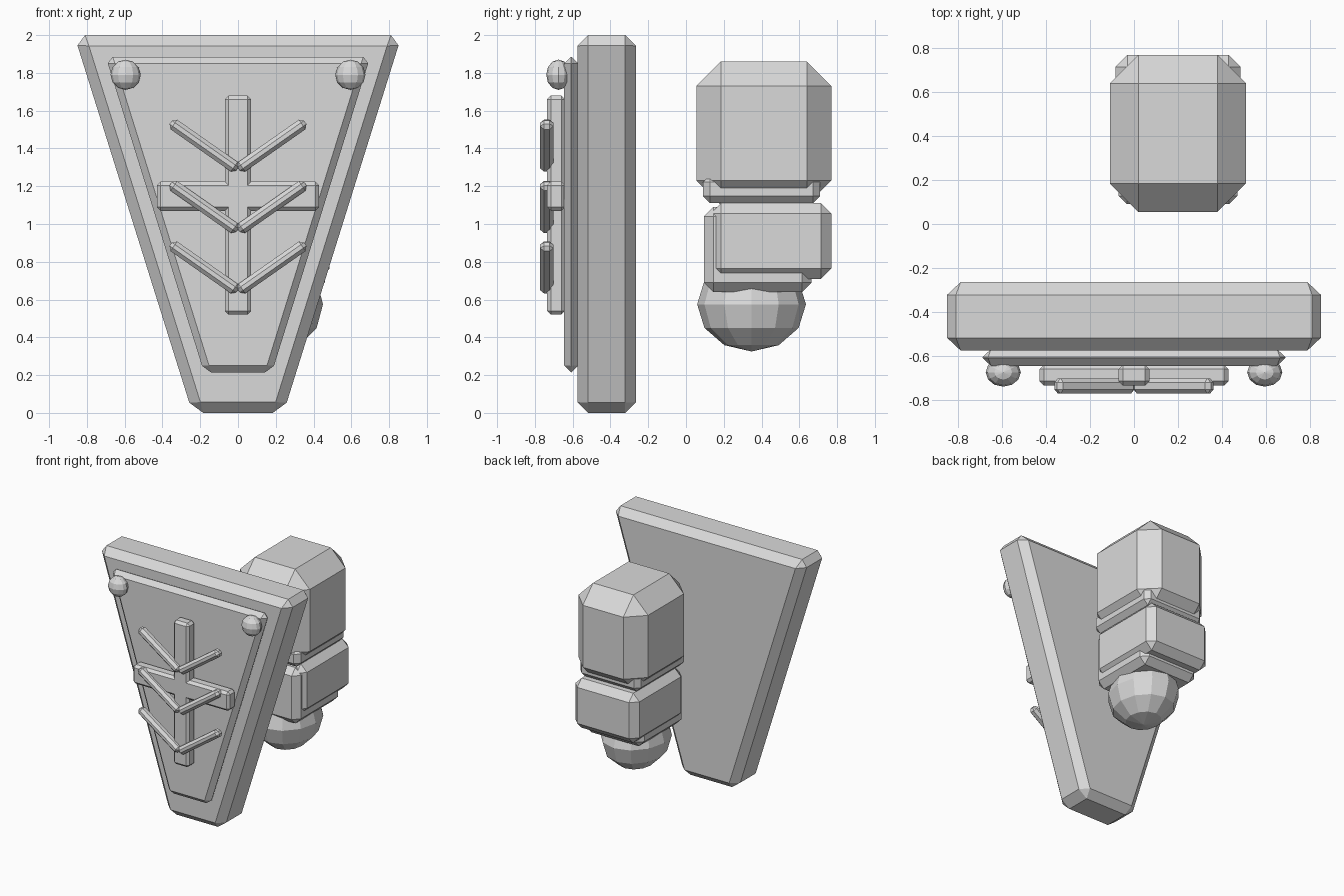
import bpy, bmesh
from math import radians
from mathutils import Matrix

cube = bpy.data.objects.get("Cube")
if cube:
    bpy.data.objects.remove(cube, do_unlink=True)

COLOR = (0.7, 0.7, 0.7, 1)
grey = bpy.data.materials.new("light_grey")
grey.use_nodes = True
grey.diffuse_color = COLOR
grey.node_tree.nodes["Principled BSDF"].inputs["Base Color"].default_value = COLOR


def finish(name, bm):
    mesh = bpy.data.meshes.new(name)
    bm.to_mesh(mesh)
    bm.free()
    mesh.materials.append(grey)
    obj = bpy.data.objects.new(name, mesh)
    bpy.context.collection.objects.link(obj)
    return obj


def block(name, x, y, z, bevel, foot=1.0, tilt=0.0):
    """Chamfered box from (min, max) ranges; foot scales the bottom width."""
    bm = bmesh.new()
    bmesh.ops.create_cube(bm, size=1)
    size = [r[1] - r[0] for r in (x, y, z)]
    mid = [(r[0] + r[1]) / 2 for r in (x, y, z)]
    for v in bm.verts:
        if v.co.z < 0:
            v.co.x *= foot
        v.co = [c * s for c, s in zip(v.co, size)]
    bmesh.ops.bevel(bm, geom=bm.edges[:], offset=bevel, segments=1,
                    affect='EDGES', clamp_overlap=True)
    bm.transform(Matrix.Translation(mid) @ Matrix.Rotation(tilt, 4, 'Y'))
    return finish(name, bm)


def ball(name, center, radii):
    bm = bmesh.new()
    bmesh.ops.create_uvsphere(bm, u_segments=12, v_segments=6, radius=1)
    bm.transform(Matrix.Translation(center) @ Matrix.Diagonal((*radii, 1)))
    return finish(name, bm)


# Tapered shield body and raised front panel
block("shield_body", (-0.867, 0.867), (-0.575, -0.265), (0, 2), 0.057, foot=0.278)
block("shield_panel", (-0.70, 0.70), (-0.645, -0.57), (0.215, 1.885), 0.036, foot=0.257)

# Raised cross
block("cross_upright", (-0.07, 0.07), (-0.735, -0.64), (0.52, 1.68), 0.02)
block("cross_bar", (-0.43, 0.43), (-0.735, -0.64), (1.07, 1.225), 0.02)

# Mirrored corner rivets and slanted branches
for side, label in ((1, "left"), (-1, "right")):
    ball("rivet_" + label, (side * 0.595, -0.675, 1.79), (0.08, 0.065, 0.08))
    for row, height in enumerate((0.77, 1.09, 1.415)):
        cx = side * 0.18
        block(f"branch_{label}_{row + 1}", (cx - 0.215, cx + 0.215), (-0.772, -0.702),
              (height - 0.031, height + 0.031), 0.02, tilt=radians(-35 * side))

# Arm behind the shield
block("upper_arm", (-0.11, 0.51), (0.055, 0.77), (1.10, 1.86), 0.13)
block("arm_ring", (-0.07, 0.47), (0.09, 0.71), (1.11, 1.26), 0.038)
block("forearm", (-0.085, 0.485), (0.13, 0.77), (0.71, 1.11), 0.055)
block("forearm_core", (-0.06, 0.46), (0.095, 0.665), (0.64, 1.09), 0.05)
ball("hand", (0.2, 0.347, 0.575), (0.25, 0.288, 0.25))
